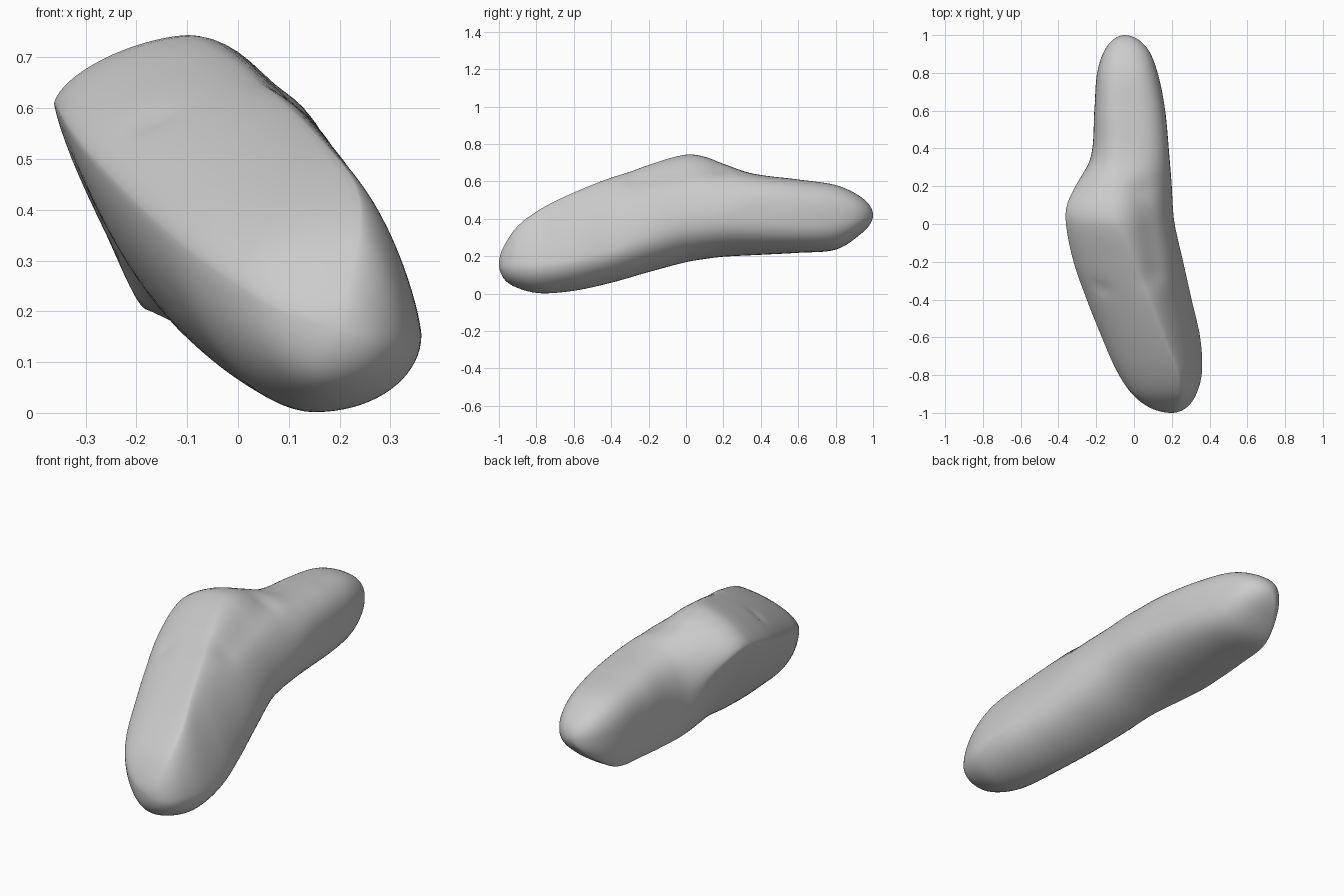
import bpy
import bmesh
import math
from mathutils import Vector

RINGS = 110         # cross-sections along the length
ARC = 18            # steps in each quarter of a cross-section

old_cube = bpy.data.objects.get("Cube")
if old_cube:
    bpy.data.objects.remove(old_cube, do_unlink=True)

# Extremes of each cross-section:
# y, left x z, top x z, right x z, bottom x z
OUTLINE = [
    (-1, .2, .16, .2, .16, .2, .16, .2, .16),
    (-.97, .08, .2, .22, .26, .28, .15, .18, .075),
    (-.9, -.01, .255, .24, .36, .33, .15, .17, .03),
    (-.78, -.09, .31, .23, .45, .36, .15, .155, .002),
    (-.6, -.17, .38, .16, .54, .35, .17, .11, .015),
    (-.4, -.25, .46, .08, .62, .305, .22, .03, .058),
    (-.2, -.32, .54, 0, .69, .26, .3, -.05, .115),
    (0, -.36, .605, -.09, .743, .215, .37, -.11, .168),
    (.1, -.355, .6, -.1, .732, .205, .39, -.14, .185),
    (.2, -.31, .54, -.09, .695, .2, .4, -.165, .197),
    (.35, -.23, .43, -.06, .643, .188, .41, -.18, .205),
    (.6, -.21, .4, -.04, .61, .165, .41, -.175, .218),
    (.8, -.195, .4, -.04, .58, .125, .41, -.16, .235),
    (.93, -.15, .41, -.05, .52, .07, .42, -.11, .315),
    (1, -.05, .42, -.05, .42, -.05, .42, -.05, .42),
]

# Roundness of the quarters (1 = straight, 2 = ellipse, more = boxy):
# y, top-left, left-bottom, bottom-right, right-top
ROUNDNESS = [
    (-1, 2, 2, 2, 2),
    (-.8, 1.75, 1.8, 2, 1.4),
    (-.6, 1.65, 1.6, 2, 1.35),
    (-.2, 1.55, 1.35, 2.2, 1.6),
    (0, 1.55, 1.25, 2.2, 1.75),
    (.2, 1.8, 1.35, 2.3, 2.1),
    (.4, 2.3, 2, 2.5, 2.9),
    (.7, 2.8, 2.3, 2.7, 2.7),
    (1, 2, 2, 2, 2),
]

# Hollows pressed into the surface: start, end, radius, depth
HOLLOWS = [
    (Vector((.03, .15, .66)), Vector((.1, -.25, .62)), .08, .022),
    (Vector((-.18, -.34, .58)), Vector((-.16, -.34, .58)), .035, .01),
]


def angle(y):
    """Rounds the ends: even steps in angle crowd the rings at the tips."""
    return math.acos(max(-1, min(1, -y)))


def sample(table, t):
    """Smooth curve through the rows of a table."""
    keys = [angle(row[0]) for row in table]
    last = len(table) - 1
    i = 0
    while i < last - 1 and t > keys[i + 1]:
        i += 1

    def slope(k, col):
        a, b = max(k - 1, 0), min(k + 1, last)
        return (table[b][col] - table[a][col]) / (keys[b] - keys[a])

    span = keys[i + 1] - keys[i]
    u = (t - keys[i]) / span
    u2, u3 = u * u, u * u * u
    result = []
    for col in range(1, len(table[0])):
        result.append((2 * u3 - 3 * u2 + 1) * table[i][col]
                      + (u3 - 2 * u2 + u) * span * slope(i, col)
                      + (3 * u2 - 2 * u3) * table[i + 1][col]
                      + (u3 - u2) * span * slope(i + 1, col))
    return result


def quarter(start, end, power, start_is_vertical):
    """Rounded arc from one extreme of the section to the next."""
    points = []
    for k in range(ARC):
        a = math.pi / 2 * k / ARC
        c = math.cos(a) ** (2 / power)
        s = math.sin(a) ** (2 / power)
        if start_is_vertical:
            points.append((start[0] + (end[0] - start[0]) * s,
                           end[1] + (start[1] - end[1]) * c))
        else:
            points.append((end[0] + (start[0] - end[0]) * c,
                           start[1] + (end[1] - start[1]) * s))
    return points


def section(t):
    xl, zl, xt, zt, xr, zr, xb, zb = sample(OUTLINE, t)
    n = sample(ROUNDNESS, t)
    corners = [(xt, zt), (xl, zl), (xb, zb), (xr, zr)]
    points = []
    for q in range(4):
        points += quarter(corners[q], corners[(q + 1) % 4], n[q], q % 2 == 0)
    return points


def distance_to_segment(p, a, b):
    along = (p - a).dot(b - a) / (b - a).length_squared
    return (p - a.lerp(b, max(0, min(1, along)))).length


# Body: skin the cross-sections from the front tip to the back tip
bm = bmesh.new()
front_tip = bm.verts.new((OUTLINE[0][1], -1, OUTLINE[0][2]))
back_tip = bm.verts.new((OUTLINE[-1][1], 1, OUTLINE[-1][2]))
rings = []
for r in range(1, RINGS):
    t = math.pi * r / RINGS
    rings.append([bm.verts.new((x, -math.cos(t), z)) for x, z in section(t)])
count = 4 * ARC
for k in range(count):
    j = (k + 1) % count
    bm.faces.new((front_tip, rings[0][j], rings[0][k]))
    bm.faces.new((back_tip, rings[-1][k], rings[-1][j]))
    for a, b in zip(rings, rings[1:]):
        bm.faces.new((a[k], a[j], b[j], b[k]))

# Valley beside the ridge and small dimple in the sloping front face
for v in bm.verts:
    for start, end, radius, depth in HOLLOWS:
        d = distance_to_segment(v.co, start, end)
        v.co.z -= depth * math.exp(-(d / radius) ** 2)

bmesh.ops.recalc_face_normals(bm, faces=bm.faces)
mesh = bpy.data.meshes.new("body")
bm.to_mesh(mesh)
bm.free()
body = bpy.data.objects.new("body", mesh)
bpy.context.collection.objects.link(body)

# Plain grey surface
grey = bpy.data.materials.new("light_grey")
grey.use_nodes = True
colour = (.6, .6, .6, 1)
grey.diffuse_color = colour
grey.node_tree.nodes["Principled BSDF"].inputs["Base Color"].default_value = colour
mesh.materials.append(grey)

bpy.context.view_layer.objects.active = body
body.select_set(True)
bpy.ops.object.shade_smooth_by_angle(angle=math.radians(60))
